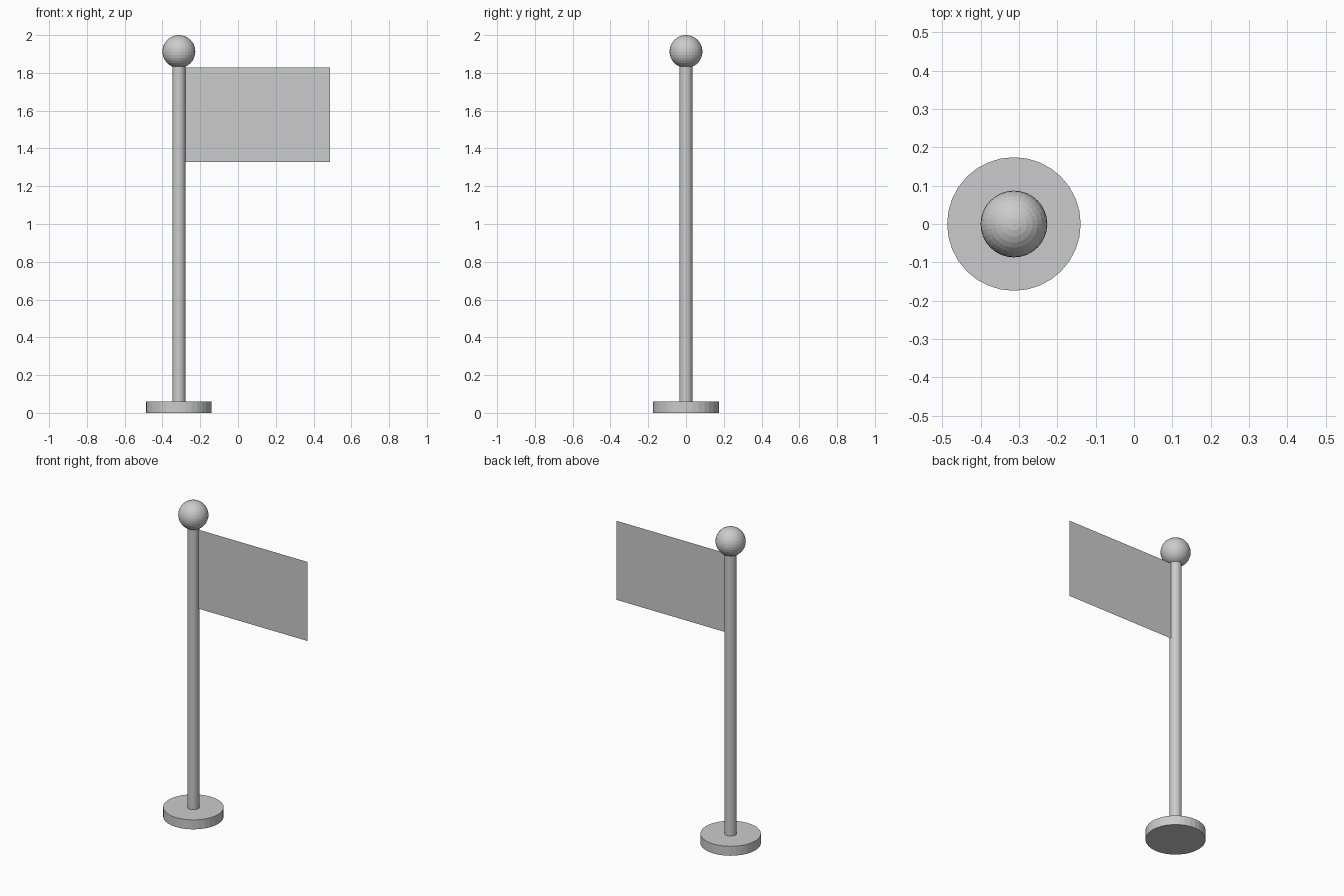
import bpy

if "Cube" in bpy.data.objects:
    bpy.data.objects.remove(bpy.data.objects["Cube"])

POLE_X = -0.313      # pole axis
BASE_R, BASE_H = 0.174, 0.06
POLE_R = 0.035
BALL_R = 0.087
BALL_Z = 2.0 - BALL_R


def cylinder(name, radius, z0, z1):
    bpy.ops.mesh.primitive_cylinder_add(
        vertices=32, radius=radius, depth=z1 - z0,
        location=(POLE_X, 0, (z0 + z1) / 2))
    bpy.context.object.name = name


# Round foot and upright pole
cylinder("base", BASE_R, 0, BASE_H)
cylinder("pole", POLE_R, BASE_H, BALL_Z)

# Ball on top of the pole
bpy.ops.mesh.primitive_uv_sphere_add(
    segments=32, ring_count=16, radius=BALL_R, location=(POLE_X, 0, BALL_Z))
bpy.context.object.name = "finial_ball"

# Flag: a single thin sheet starting at the pole surface
x0, x1, z0, z1 = POLE_X + POLE_R - 0.005, 0.487, 1.327, 1.828
mesh = bpy.data.meshes.new("flag")
mesh.from_pydata([(x0, 0, z0), (x1, 0, z0), (x1, 0, z1), (x0, 0, z1)],
                 [], [(0, 1, 2, 3)])
flag = bpy.data.objects.new("flag", mesh)
bpy.context.collection.objects.link(flag)
